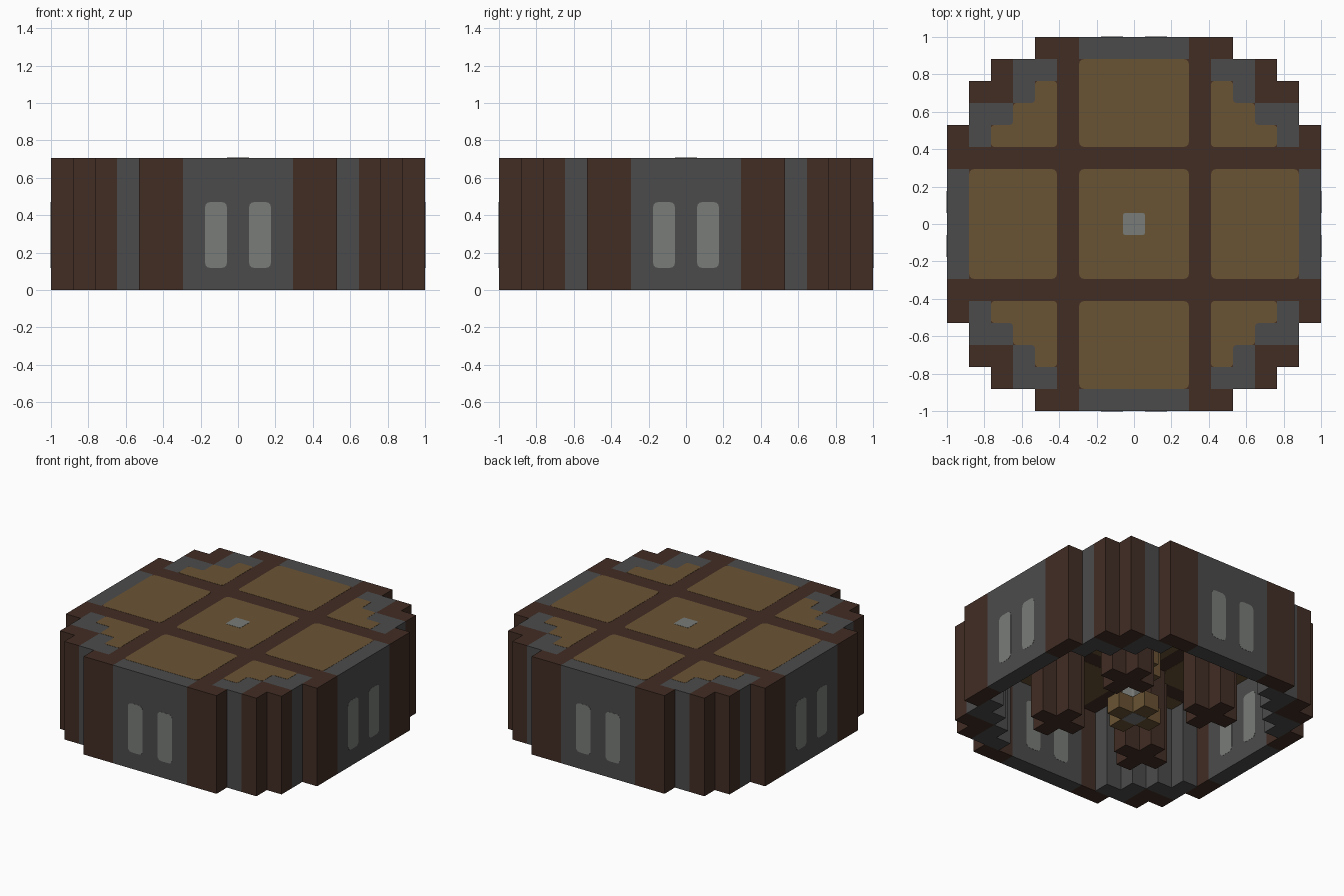
import bpy
import bmesh
from math import pi
from mathutils import Matrix

if "Cube" in bpy.data.objects:
    bpy.data.objects.remove(bpy.data.objects["Cube"], do_unlink=True)

CELL = 2 / 17      # one building block
PROUD = 0.01       # how far inlays stand out, in blocks
ROOF, TOP = 5, 6   # roof underside and top, in blocks


def material(name, rgb):
    linear = [((c / 255 + 0.055) / 1.055) ** 2.4 for c in rgb] + [1]
    mat = bpy.data.materials.new(name)
    mat.use_nodes = True
    mat.diffuse_color = linear
    bsdf = mat.node_tree.nodes["Principled BSDF"]
    bsdf.inputs["Base Color"].default_value = linear
    bsdf.inputs["Roughness"].default_value = 0.9
    return mat


brown = material("dark brown wood", (66, 45, 36))
grey = material("dark grey stone", (75, 75, 75))
tan = material("tan planks", (106, 83, 52))
light = material("light grey glass", (121, 124, 120))


def prism(name, outline, low, high, mat, matrix=Matrix(), radius=0):
    """Extrude a 2D outline, optionally with rounded corners."""
    bm = bmesh.new()
    face = bm.faces.new([bm.verts.new((x, y, 0)) for x, y in outline])
    if radius:
        bmesh.ops.bevel(bm, geom=bm.verts[:], offset=radius, segments=3,
                        profile=0.5, affect='VERTICES')
        face = bm.faces[:][0]
    ring = [v.co.copy() for v in face.verts]
    bm.clear()
    base = [bm.verts.new((p.x, p.y, low)) for p in ring]
    cap = [bm.verts.new((p.x, p.y, high)) for p in ring]
    bm.faces.new(base[::-1])
    bm.faces.new(cap)
    for i in range(len(ring)):
        j = (i + 1) % len(ring)
        bm.faces.new((base[i], base[j], cap[j], cap[i]))
    bm.transform(Matrix.Scale(CELL, 4) @ matrix)
    bmesh.ops.recalc_face_normals(bm, faces=bm.faces[:])
    mesh = bpy.data.meshes.new(name)
    bm.to_mesh(mesh)
    bm.free()
    mesh.materials.append(mat)
    obj = bpy.data.objects.new(name, mesh)
    bpy.context.collection.objects.link(obj)
    return obj


def rect(x0, x1, y0, y1):
    return [(x0, y0), (x1, y0), (x1, y1), (x0, y1)]


def four_way(quarter):
    """Repeat a quarter outline around the centre."""
    points = []
    for _ in range(4):
        points += quarter
        quarter = [(-y, x) for x, y in quarter]
    return points


def swap(outline):
    return [(y, x) for x, y in outline][::-1]


cross = four_way([(1.5, -0.5), (1.5, 0.5), (0.5, 0.5)])

# Roof slab with stepped corners
deck = [(7.5, -3.5), (7.5, 3.5)]
for s in (6.5, 5.5, 4.5):
    deck += [(s, 10 - s), (s, 11 - s)]
deck = [(7.5, -3.5), (7.5, 3.5), (6.5, 3.5), (6.5, 4.5), (5.5, 4.5),
        (5.5, 5.5), (4.5, 5.5), (4.5, 6.5), (3.5, 6.5)]
prism("roof_beams", four_way(deck), ROOF, TOP, brown)

# Centre roof panel
prism("roof_panel_centre", rect(-2.5, 2.5, -2.5, 2.5),
      ROOF - PROUD, TOP + PROUD, tan, radius=0.25)

corner_panel = [(3.5, 3.5), (6.5, 3.5), (6.5, 4.5), (5.5, 4.5),
                (5.5, 5.5), (4.5, 5.5), (4.5, 6.5), (3.5, 6.5)]
corner_wall = [(3.5, 6.5), (4.5, 6.5), (4.5, 5.5), (5.5, 5.5),
               (5.5, 7.5), (3.5, 7.5)]
corner_post = [(5.5, 5.5), (7.5, 5.5), (7.5, 6.5), (6.5, 6.5),
               (6.5, 7.5), (5.5, 7.5)]
upright = Matrix.Rotation(pi / 2, 4, 'X')

for k, side in enumerate(("front", "left", "back", "right")):
    turn = Matrix.Rotation(k * pi / 2, 4, 'Z')

    # Straight wall with its two posts and two windows
    prism(f"wall_{side}", rect(-2.5, 2.5, -8.5, -7.5), 0, TOP, grey, turn)
    for n, s in enumerate((-1, 1), 1):
        prism(f"wall_post_{side}_{n}",
              rect(s * 3.5 - 1, s * 3.5 + 1, -8.5, -7.5), 0, TOP, brown, turn)
        prism(f"window_{side}_{n}", rect(s - 0.5, s + 0.5, 1, 4),
              7.5 - PROUD, 8.5 + PROUD, light, turn @ upright, 0.25)

    # Stepped corner
    prism(f"corner_wall_{side}_1", corner_wall, 0, TOP, grey, turn)
    prism(f"corner_wall_{side}_2", swap(corner_wall), 0, TOP, grey, turn)
    prism(f"corner_post_{side}", corner_post, 0, TOP, brown, turn)

    # Roof panels
    prism(f"roof_panel_{side}", rect(-2.5, 2.5, -7.5, -3.5),
          ROOF - PROUD, TOP + PROUD, tan, turn, 0.25)
    prism(f"roof_panel_corner_{side}", corner_panel,
          ROOF - PROUD, TOP + PROUD, tan, turn, 0.15)

    # Inner pillar
    prism(f"pillar_{side}", cross, 0, ROOF, brown,
          turn @ Matrix.Translation((3, 3, 0)))

# Hanging centre lamp
prism("lamp_core", rect(-0.5, 0.5, -0.5, 0.5), 0, TOP + 2 * PROUD, light,
      radius=0.1)
prism("lamp_base", cross, PROUD, 1, tan)
prism("lamp_collar", cross, 3, ROOF, tan)
